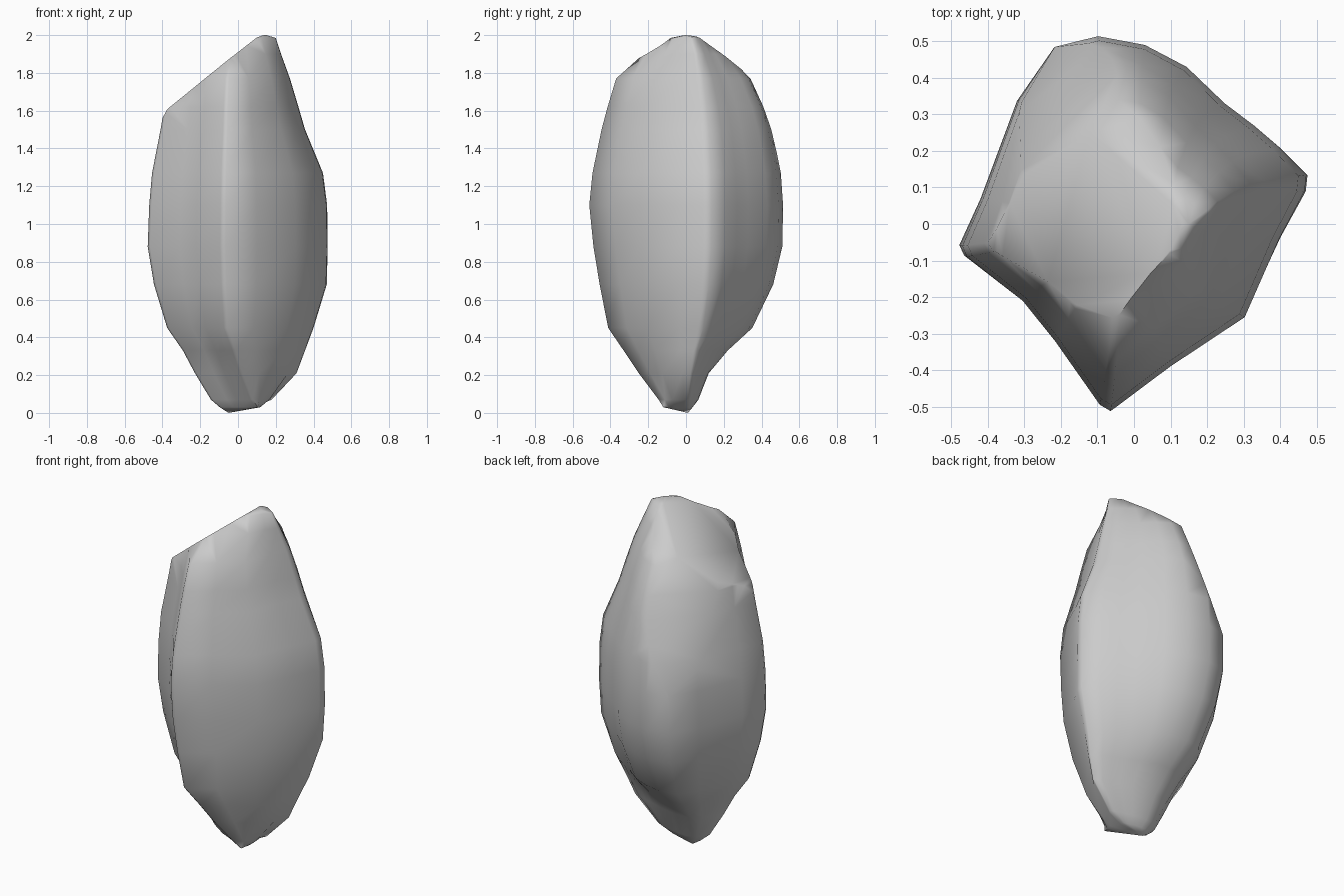
import bpy, bmesh, math
from mathutils import Vector

# Plan outline of the boulder at its widest
PLAN = [(0.475, 0.135), (0.40, 0.21), (0.33, 0.27), (0.25, 0.33), (0.145, 0.43), (0.03, 0.49),
        (-0.1, 0.514), (-0.22, 0.485), (-0.32, 0.34), (-0.42, 0.07), (-0.478, -0.06),
        (-0.465, -0.09), (-0.31, -0.21), (-0.22, -0.32), (-0.095, -0.495), (-0.065, -0.512),
        (0.1, -0.39), (0.305, -0.255), (0.40, -0.04), (0.47, 0.09)]

# Silhouette: height, left, right, front, back, sideways lean of the front
LEVELS = [(0.03, 0.11, 0.09, 0.12, 0.035, 0.12),
          (0.07, 0.155, 0.18, 0.145, 0.065, 0.10),
          (0.21, 0.235, 0.31, 0.25, 0.12, 0.06),
          (0.33, 0.295, 0.355, 0.33, 0.22, 0.03),
          (0.45, 0.375, 0.40, 0.412, 0.35, 0),
          (0.68, 0.445, 0.470, 0.457, 0.46, 0),
          (0.88, 0.478, 0.475, 0.49, 0.508, 0),
          (1.10, 0.47, 0.472, 0.512, 0.512, 0),
          (1.27, 0.455, 0.45, 0.495, 0.50, 0),
          (1.50, 0.41, 0.355, 0.447, 0.455, 0),
          (1.62, 0.39, 0.32, 0.415, 0.415, 0),
          (1.77, 0.35, 0.275, 0.37, 0.345, 0),
          (1.90, 0.28, 0.228, 0.225, 0.24, 0),
          (1.985, 0.20, 0.20, 0.135, 0.14, 0)]


def ring(bm, z, left, right, front, back, lean):
    return [bm.verts.new((x * (right / 0.475 if x > 0 else left / 0.478)
                          + lean * max(0, -y / 0.512),
                          y * (back if y > 0 else front) / 0.512, z))
            for x, y in PLAN]


def chip(bm, point, normal):
    geom = bm.verts[:] + bm.edges[:] + bm.faces[:]
    bmesh.ops.bisect_plane(bm, geom=geom, plane_co=Vector(point),
                           plane_no=Vector(normal).normalized(), clear_outer=True)
    bmesh.ops.holes_fill(bm, edges=[e for e in bm.edges if e.is_boundary], sides=0)


# Loft the body
bm = bmesh.new()
rings = [ring(bm, *lv) for lv in LEVELS]
n = len(PLAN)
for a, b in zip(rings, rings[1:]):
    for i in range(n):
        j = (i + 1) % n
        bm.faces.new((a[i], a[j], b[j], b[i]))
base = bm.verts.new((-0.05, 0.01, 0.0))
tip = bm.verts.new((0.15, 0.0, 2.0))
for i in range(n):
    j = (i + 1) % n
    bm.faces.new((base, rings[0][j], rings[0][i]))
    bm.faces.new((tip, rings[-1][i], rings[-1][j]))

# Sloping top facet, its worn upper edge, rim chip, and the back left shoulder facet
chip(bm, (-0.37, 0, 1.61), (-0.80, 0.02, 1))
chip(bm, (0.06, 0, 1.972), (-0.38, 0, 1))
chip(bm, (-0.395, 0, 1.57), (-1, 0, 0.55))
chip(bm, (0.10, 0.06, 1.985), (-0.30, 0.6, 1))
chip(bm, (-0.20, 0.20, 1.74), (-0.707, 0.707, 0.33))

bmesh.ops.remove_doubles(bm, verts=bm.verts, dist=0.008)
bmesh.ops.triangulate(bm, faces=[f for f in bm.faces if len(f.verts) > 4])
bmesh.ops.recalc_face_normals(bm, faces=bm.faces)
mesh = bpy.data.meshes.new("boulder")
bm.to_mesh(mesh)
bm.free()
boulder = bpy.data.objects.new("boulder", mesh)
bpy.context.collection.objects.link(boulder)
bpy.context.view_layer.objects.active = boulder
boulder.select_set(True)
bpy.ops.object.shade_smooth_by_angle(angle=math.radians(75))
